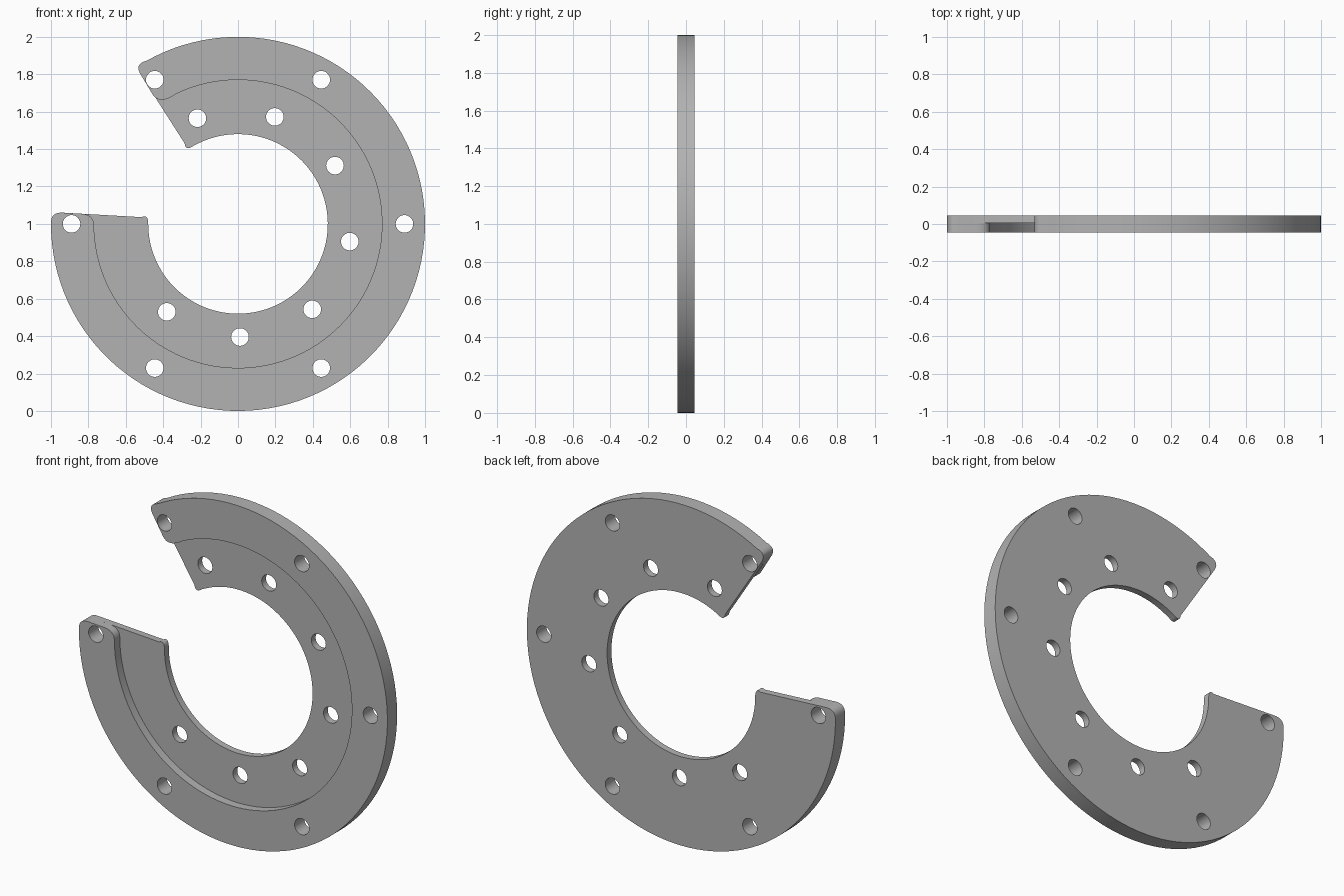
import bpy, bmesh
from math import cos, sin, pi, radians
from mathutils import Matrix, Vector

cube = bpy.data.objects.get("Cube")
if cube:
    bpy.data.objects.remove(cube, do_unlink=True)

grey = bpy.data.materials.new("plain grey")
grey.use_nodes = True
colour = (0.45, 0.45, 0.45, 1)
grey.diffuse_color = colour
grey.node_tree.nodes["Principled BSDF"].inputs["Base Color"].default_value = colour


def arc(radius, start, end, steps=96):
    angles = [radians(start + (end - start) * i / steps) for i in range(steps + 1)]
    return [Vector((radius * cos(a), radius * sin(a))) for a in angles]


def rounded(a, corner, b, steps=8):
    a, corner, b = Vector(a), Vector(corner), Vector(b)
    ts = [i / steps for i in range(steps + 1)]
    return [a * (1 - t) ** 2 + corner * 2 * t * (1 - t) + b * t * t for t in ts]


def holes(radius, start, step, count):
    result = []
    for i in range(count):
        a = radians(start + step * i)
        centre = Vector((radius * cos(a), radius * sin(a)))
        result.append([centre + p for p in arc(0.047, 0, 360, 32)[:-1]])
    return result


def plate(name, outlines, y_front, y_back):
    """Extrude outlines with holes into a plate standing upright."""
    curve = bpy.data.curves.new(name, "CURVE")
    curve.dimensions = "2D"
    curve.fill_mode = "BOTH"
    curve.extrude = (y_back - y_front) / 2
    for points in outlines:
        spline = curve.splines.new("POLY")
        spline.points.add(len(points) - 1)
        for target, p in zip(spline.points, points):
            target.co = (p.x, p.y, 0, 1)
        spline.use_cyclic_u = True
    obj = bpy.data.objects.new(name, curve)
    bpy.context.collection.objects.link(obj)
    bpy.ops.object.select_all(action="DESELECT")
    obj.select_set(True)
    bpy.context.view_layer.objects.active = obj
    bpy.ops.object.convert(target="MESH")
    obj = bpy.context.view_layer.objects.active
    bm = bmesh.new()
    bm.from_mesh(obj.data)
    bmesh.ops.remove_doubles(bm, verts=bm.verts, dist=0.0001)
    place = Matrix.Translation((0, (y_front + y_back) / 2, 1)) @ Matrix.Rotation(pi / 2, 4, "X")
    bm.transform(place)
    bmesh.ops.recalc_face_normals(bm, faces=bm.faces)
    bm.to_mesh(obj.data)
    bm.free()
    obj.data.materials.clear()
    obj.data.materials.append(grey)
    bpy.ops.object.shade_smooth_by_angle(angle=radians(30))


# Shared rounded outer corners of the open ring
outer_edge = arc(1, 119.4, -180)
lower_corner = rounded((-1, 0.005), (-1, 0.065), (-0.935, 0.06))
upper_corner = rounded((-0.515, 0.79), (-0.56, 0.855), (-0.49, 0.872))

# Full-width back plate
lower_tip = rounded((-0.515, 0.036), (-0.48, 0.055), (-0.48, 0))
upper_tip = rounded((-0.235, 0.42), (-0.28, 0.385), (-0.285, 0.43))
back_outline = (outer_edge + lower_corner + lower_tip
                + arc(0.48, -180, 119.2)[1:-1] + upper_tip + upper_corner[:-1])

# Raised outer band on the front
lower_band = rounded((-0.85, 0.055), (-0.775, 0.055), (-0.77, 0))
upper_band = rounded((-0.33, 0.695), (-0.42, 0.635), (-0.455, 0.69))
band_outline = (outer_edge + lower_corner + lower_band
                + arc(0.77, -180, 115.4)[1:-1] + upper_band + upper_corner[:-1])

outer_holes = holes(0.89, 0, 60, 6)
inner_holes = holes(0.605, -129, 40, 7)
plate("back_plate", [back_outline] + outer_holes + inner_holes, 0.005, 0.045)
plate("raised_outer_band", [band_outline] + outer_holes, -0.045, 0.005)
